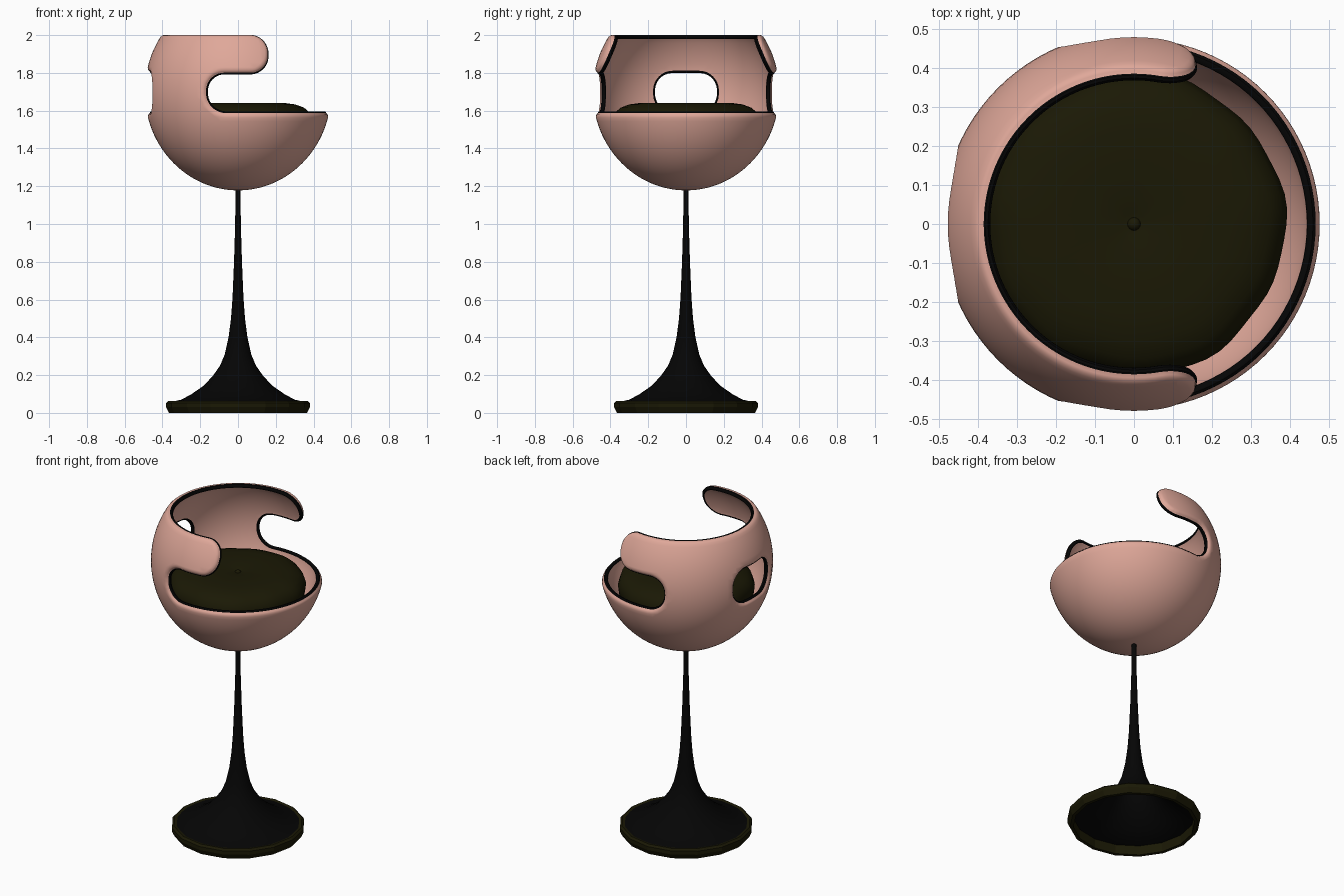
import bpy, bmesh, math
from math import sin, cos, pi
from mathutils import Vector

if "Cube" in bpy.data.objects:
    bpy.data.objects.remove(bpy.data.objects["Cube"])


def material(name, rgb):
    m = bpy.data.materials.new(name)
    m.use_nodes = True
    m.diffuse_color = (*rgb, 1)
    m.node_tree.nodes["Principled BSDF"].inputs["Base Color"].default_value = (*rgb, 1)
    return m


PINK = material("salmon_pink", (0.74, 0.39, 0.32))
BLACK = material("black", (0.0015, 0.0015, 0.0015))
OLIVE = material("dark_olive", (0.0105, 0.0095, 0.0015))


def make_object(name, bm, mats, smooth=None):
    mesh = bpy.data.meshes.new(name)
    bm.to_mesh(mesh)
    bm.free()
    ob = bpy.data.objects.new(name, mesh)
    bpy.context.collection.objects.link(ob)
    for m in mats:
        mesh.materials.append(m)
    if smooth:
        bpy.ops.object.select_all(action='DESELECT')
        ob.select_set(True)
        bpy.context.view_layer.objects.active = ob
        bpy.ops.object.shade_smooth_by_angle(angle=math.radians(smooth))
    return ob


def lathe(name, profile, mat, sides, smooth=None, closed=False, wobble=0.0):
    """Turn an (r, z) profile around the z axis."""
    bm = bmesh.new()
    rings = []
    for r, z in profile:
        ring = []
        for i in range(sides):
            a = 2 * pi * i / sides
            w = r * (1 + wobble * (sin(5 * a + 1) + 0.7 * sin(11 * a)))
            ring.append(bm.verts.new((w * cos(a), w * sin(a), z)))
        rings.append(ring)
    pairs = list(zip(rings, rings[1:]))
    if closed:
        pairs.append((rings[-1], rings[0]))
    for lo, hi in pairs:
        for i in range(sides):
            j = (i + 1) % sides
            bm.faces.new((lo[i], lo[j], hi[j], hi[i]))
    bmesh.ops.remove_doubles(bm, verts=bm.verts[:], dist=1e-5)
    bmesh.ops.recalc_face_normals(bm, faces=bm.faces[:])
    return make_object(name, bm, [mat], smooth)


def rounded(corners, steps=12):
    """Round the right-angled corners of an outline of (u, v, radius)."""
    pts = []
    for i, (u, v, r) in enumerate(corners):
        p = Vector((u, v))
        if not r:
            pts.append(p)
            continue
        before = (Vector(corners[i - 1][:2]) - p).normalized()
        after = (Vector(corners[(i + 1) % len(corners)][:2]) - p).normalized()
        for k in range(steps + 1):
            a = pi / 2 * k / steps
            pts.append(p + r * (before * (1 - sin(a)) + after * (1 - cos(a))))
    return pts


def cutter(name, points, place, sweep):
    bm = bmesh.new()
    face = bm.faces.new([bm.verts.new(place(p)) for p in points])
    ext = bmesh.ops.extrude_face_region(bm, geom=[face])
    moved = [g for g in ext["geom"] if isinstance(g, bmesh.types.BMVert)]
    bmesh.ops.translate(bm, verts=moved, vec=sweep)
    bmesh.ops.recalc_face_normals(bm, faces=bm.faces[:])
    for f in bm.faces:
        f.material_index = 1
    ob = make_object(name, bm, [PINK, BLACK])
    ob.hide_render = True
    return ob


# Ball shell: an ellipsoid trimmed by an arm-shaped outline and a back window
RX, RZ, ZC = 0.494, 0.522, 1.70
TOP, RIM = 1.99, 1.563
arm_cut = cutter("arm_cutter", rounded([
    (-0.8, TOP, 0), (0.142, TOP, 0.075), (0.142, 1.825, 0.075), (-0.195, 1.825, 0.12),
    (-0.195, RIM, 0.13), (0.8, RIM, 0), (0.8, 2.6, 0), (-0.8, 2.6, 0)]),
    lambda p: (p.x, -0.8, p.y), (0, 1.6, 0))
window_cut = cutter("window_cutter", rounded([
    (-0.2, RIM, 0.125), (0.2, RIM, 0.125), (0.2, 1.832, 0.125), (-0.2, 1.832, 0.125)]),
    lambda p: (-0.8, p.x, p.y), (0.7, 0, 0))

bm = bmesh.new()
bmesh.ops.create_uvsphere(bm, u_segments=96, v_segments=62, radius=1)
for v in bm.verts:
    v.co = (v.co.x * RX, v.co.y * RX, v.co.z * RZ + ZC)
ball = make_object("ball_blank", bm, [PINK, BLACK])
for c in (arm_cut, window_cut):
    mod = ball.modifiers.new("cut", 'BOOLEAN')
    mod.operation, mod.solver, mod.object = 'DIFFERENCE', 'EXACT', c
bpy.context.view_layer.update()
bm = bmesh.new()
bm.from_mesh(ball.evaluated_get(bpy.context.evaluated_depsgraph_get()).to_mesh())
for ob in (ball, arm_cut, window_cut):
    bpy.data.objects.remove(ob)

# Keep only the skin, then thicken it inward
bmesh.ops.delete(bm, geom=[f for f in bm.faces if f.material_index == 1], context='FACES')
bmesh.ops.remove_doubles(bm, verts=bm.verts[:], dist=0.0015)


def skin_normal(co):
    return Vector((co.x / RX ** 2, co.y / RX ** 2, (co.z - ZC) / RZ ** 2)).normalized()


outer = bm.verts[:]
rim_edges, outward = [], {}
for e in bm.edges:
    if e.is_boundary:
        loop = e.link_loops[0]
        a, b = loop.vert, loop.link_loop_next.vert
        rim_edges.append((a, b))
        out = (b.co - a.co).cross(skin_normal((a.co + b.co) / 2)).normalized()
        for v in (a, b):
            outward[v] = outward.get(v, Vector()) + out
copy = bmesh.ops.duplicate(bm, geom=bm.verts[:] + bm.edges[:] + bm.faces[:])
inner = copy["vert_map"]
bmesh.ops.reverse_faces(bm, faces=[g for g in copy["geom"] if isinstance(g, bmesh.types.BMFace)])

# Rounded pink lip, then black piping, as (depth, overhang) steps
LIP = [(0.003, 0.010), (0.008, 0.017), (0.016, 0.021)]
PIPING = [(0.018, 0.025), (0.025, 0.028), (0.033, 0.025), (0.038, 0.018)]
THICK, INNER_OVERHANG = 0.037, 0.012
bands = {}
for v in outer:
    n = skin_normal(v.co)
    inner[v].co = v.co - n * THICK
    if v in outward:
        side = outward[v].normalized()
        inner[v].co += side * INNER_OVERHANG
        steps = [bm.verts.new(v.co - n * depth + side * over) for depth, over in LIP + PIPING]
        bands[v] = [v] + steps + [inner[v]]
for a, b in rim_edges:
    for k in range(len(LIP + PIPING) + 1):
        f = bm.faces.new((bands[b][k], bands[a][k], bands[a][k + 1], bands[b][k + 1]))
        f.material_index = int(k >= len(LIP))
make_object("seat_shell", bm, [PINK, BLACK], 40)

# Seat cushion with a centre button
lathe("seat_cushion", [
    (0, 1.625), (0.03, 1.631), (0.1, 1.640), (0.24, 1.641), (0.30, 1.633), (0.345, 1.616),
    (0.375, 1.59), (0.388, 1.55), (0.38, 1.49), (0.32, 1.43), (0, 1.40)],
    OLIVE, 64, 60, wobble=0.011)
bm = bmesh.new()
bmesh.ops.create_uvsphere(bm, u_segments=16, v_segments=10, radius=0.018)
bmesh.ops.translate(bm, verts=bm.verts[:], vec=(0, 0, 1.622))
make_object("cushion_button", bm, [OLIVE], 60)

# Hollow trumpet pedestal and its faceted foot ring
lathe("pedestal", [
    (0.355, 0.058), (0.30, 0.070), (0.245, 0.10), (0.18, 0.145),
    (0.13, 0.20), (0.095, 0.25), (0.07, 0.31), (0.05, 0.40), (0.037, 0.50), (0.029, 0.61),
    (0.021, 0.80), (0.015, 1.0), (0.013, 1.2), (0, 1.2)], BLACK, 32, 40)
lathe("foot_ring", [
    (0.345, 0.0), (0.365, 0.0), (0.38, 0.03), (0.38, 0.052), (0.368, 0.063), (0.345, 0.058)],
    OLIVE, 16, closed=True)
